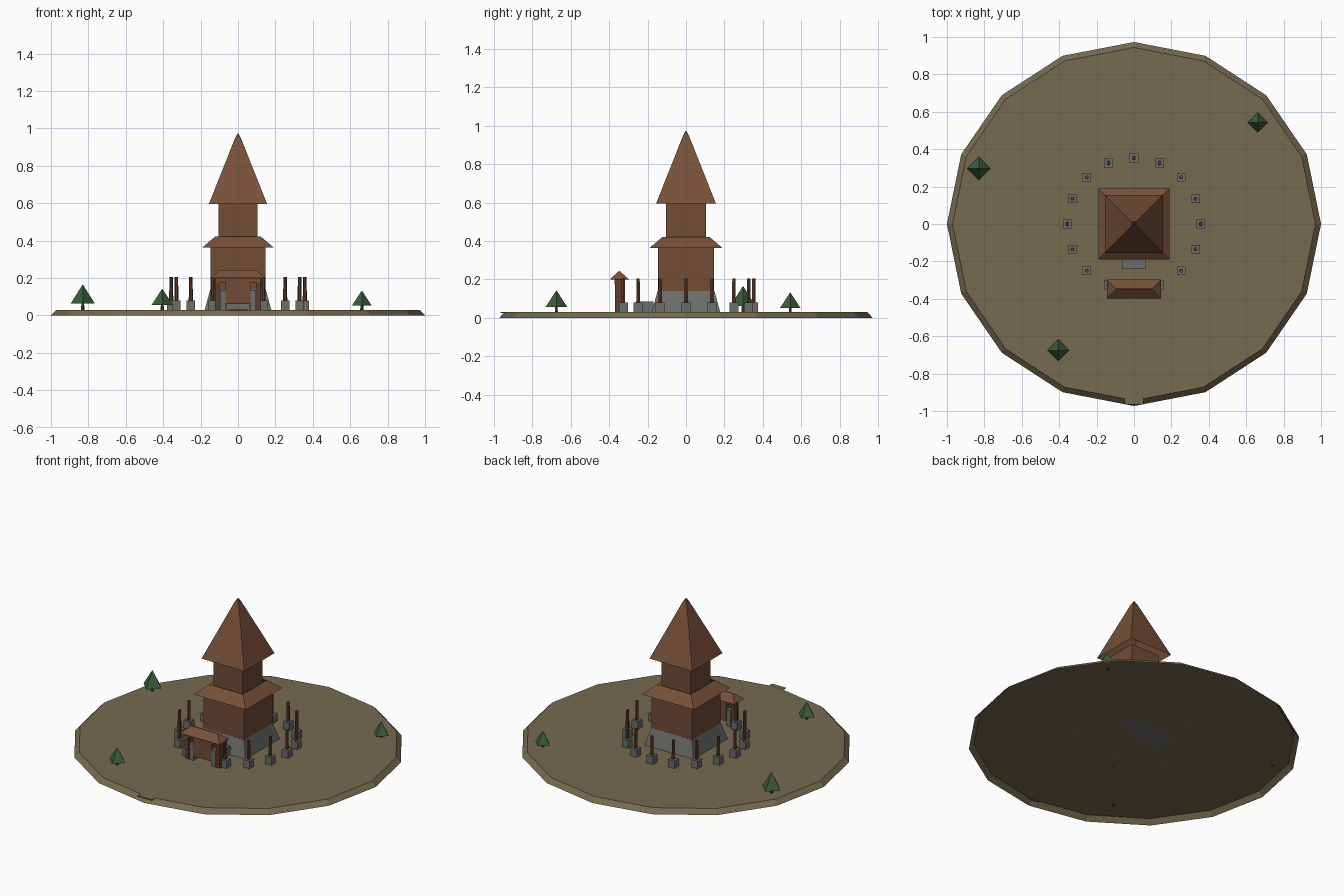
import bpy, math
from math import radians, cos, sin

cube = bpy.data.objects.get("Cube")
if cube:
    bpy.data.objects.remove(cube, do_unlink=True)


def material(name, rgb):
    m = bpy.data.materials.new(name)
    m.use_nodes = True
    m.diffuse_color = (*rgb, 1)
    m.node_tree.nodes["Principled BSDF"].inputs["Base Color"].default_value = (*rgb, 1)
    return m


EARTH = material("earth", (0.18, 0.145, 0.08))
ROOF = material("roof_wood", (0.185, 0.08, 0.04))
WALL = material("wall_wood", (0.168, 0.073, 0.036))
POST = material("post_wood", (0.12, 0.047, 0.024))
STONE = material("stone", (0.145, 0.156, 0.147))
LEAF = material("leaves", (0.042, 0.114, 0.045))


def loft(name, mat, rings, bottom=True, top=True):
    """Skin a stack of equal-sided rings, with optional end caps."""
    n = len(rings[0])
    verts = [p for ring in rings for p in ring]
    faces = []
    if bottom:
        faces.append(tuple(reversed(range(n))))
    if top:
        faces.append(tuple(range(len(verts) - n, len(verts))))
    for r in range(len(rings) - 1):
        for i in range(n):
            j = (i + 1) % n
            faces.append((r * n + i, r * n + j, (r + 1) * n + j, (r + 1) * n + i))
    mesh = bpy.data.meshes.new(name)
    mesh.from_pydata(verts, [], faces)
    mesh.materials.append(mat)
    ob = bpy.data.objects.new(name, mesh)
    bpy.context.collection.objects.link(ob)
    return ob


def tiers(name, mat, levels, x=0, y=0, **caps):
    """Rectangular solid from levels of (half width, half depth, z)."""
    corners = ((-1, -1), (1, -1), (1, 1), (-1, 1))
    return loft(name, mat, [[(x + a * w, y + b * d, z) for a, b in corners]
                            for w, d, z in levels], **caps)


def box(name, mat, x, y, w, d, z0, z1, **caps):
    return tiers(name, mat, [(w, d, z0), (w, d, z1)], x, y, **caps)


def round_tiers(name, mat, sides, levels, x=0, y=0, squash=1, **caps):
    """Regular solid from levels of (radius, z)."""
    angles = [math.tau * i / sides for i in range(sides)]
    return loft(name, mat, [[(x + r * cos(a), y + r * sin(a) * squash, z) for a in angles]
                            for r, z in levels], **caps)


G = 0.03  # ground height

# Mound, open underneath, and the small path lip at the front
round_tiers("ground", EARTH, 16, [(1, 0), (0.97, G)], squash=0.973, bottom=False)
box("path_lip", EARTH, 0, -0.95, 0.05, 0.015, G - 0.004, G + 0.001)

# Tower with hollow roofs
tiers("tower_base", STONE, [(0.178, 0.178, G), (0.148, 0.148, 0.14)])
box("lower_walls", WALL, 0, 0, 0.147, 0.147, 0.14, 0.367)
tiers("lower_roof", ROOF, [(0.19, 0.19, 0.364), (0.122, 0.122, 0.422)],
      bottom=False, top=False)
box("upper_walls", WALL, 0, 0, 0.104, 0.104, 0.367, 0.597, top=False)
tiers("spire_roof", ROOF, [(0.156, 0.156, 0.595), (0.013, 0.013, 0.955)], bottom=False)
tiers("spire_cap", POST, [(0.012, 0.012, 0.955), (0.003, 0.003, 0.973)])
box("entry_step", STONE, 0, -0.205, 0.063, 0.036, G, 0.085)

# Ring of posts on stone footings, open at the gate
for i in range(16):
    if i == 12:
        continue
    a = radians(22.5 * i)
    x, y = 0.357 * cos(a), 0.353 * sin(a)
    box("post_footing", STONE, x, y, 0.023, 0.023, G, 0.08)
    round_tiers("post", POST, 6, [(0.011, 0.08), (0.01, 0.205)], x, y)

# Gatehouse
GY = -0.347
for s in (-1, 1):
    box("gate_footing", STONE, s * 0.081, GY, 0.015, 0.022, G, 0.135)
    box("gate_post", POST, s * 0.112, GY, 0.012, 0.022, G, 0.2)
box("gate_lintel", WALL, 0, GY, 0.118, 0.026, 0.175, 0.203)
box("gate_panel", WALL, 0, GY, 0.066, 0.024, 0.06, 0.178)
tiers("gate_roof", ROOF, [(0.145, 0.051, 0.2), (0.098, 0.003, 0.243)], y=GY, bottom=False)

# Trees: x, y, crown radius, crown bottom, crown top
for x, y, r, z0, z1 in ((-0.83, 0.297, 0.065, 0.063, 0.165),
                        (-0.405, -0.675, 0.057, 0.056, 0.142),
                        (0.662, 0.543, 0.053, 0.052, 0.132)):
    round_tiers("tree_trunk", POST, 6, [(0.009, G - 0.01), (0.007, z0 + 0.02)], x, y)
    round_tiers("tree_crown", LEAF, 4, [(r, z0), (0.001, z1)], x, y)
